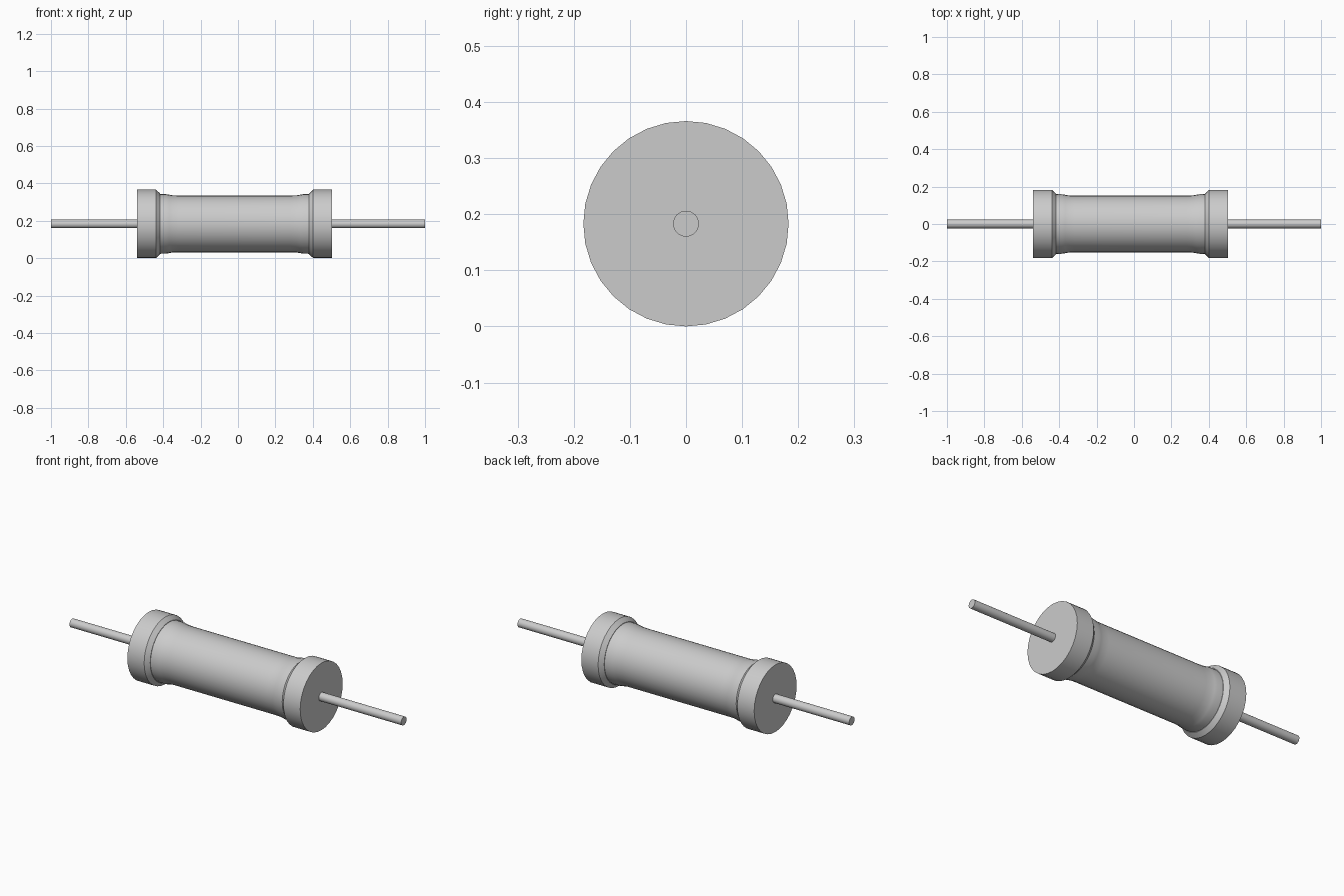
import bpy, bmesh, math

if "Cube" in bpy.data.objects:
    bpy.data.objects.remove(bpy.data.objects["Cube"])

SIDES = 32
AXIS_Z = 0.183      # height of the common axis
MID_X = -0.018      # the body sits slightly off centre on the lead


def lathe(name, profile, angle=30):
    """Revolve (x, radius) points around the x axis and close both ends."""
    bm = bmesh.new()
    rings = []
    for x, r in profile:
        rings.append([bm.verts.new((x,
                                    r * math.sin(2 * math.pi * i / SIDES),
                                    AXIS_Z + r * math.cos(2 * math.pi * i / SIDES)))
                      for i in range(SIDES)])
    for a, b in zip(rings, rings[1:]):
        for i in range(SIDES):
            j = (i + 1) % SIDES
            bm.faces.new((a[i], a[j], b[j], b[i]))
    bm.faces.new(rings[0])
    bm.faces.new(rings[-1])
    bmesh.ops.recalc_face_normals(bm, faces=bm.faces)
    mesh = bpy.data.meshes.new(name)
    bm.to_mesh(mesh)
    bm.free()
    obj = bpy.data.objects.new(name, mesh)
    bpy.context.collection.objects.link(obj)
    bpy.ops.object.select_all(action='DESELECT')
    obj.select_set(True)
    bpy.context.view_layer.objects.active = obj
    bpy.ops.object.shade_smooth_by_angle(angle=math.radians(angle))
    return obj


# Ceramic body, flared gently at both ends (half profile mirrored)
half = [(0.415, 0.160), (0.366, 0.159), (0.350, 0.156), (0.332, 0.153), (0.300, 0.152)]
lathe("body", [(MID_X - d, r) for d, r in half] +
      [(MID_X + d, r) for d, r in reversed(half)])

# End caps with a chamfered inner rim, and the wire leads
for side, label in ((-1, "left"), (1, "right")):
    lathe(label + "_cap", [(MID_X + side * d, r) for d, r in
                           ((0.521, 0.183), (0.420, 0.183), (0.398, 0.162))])
    lathe(label + "_lead", [(MID_X + side * 0.515, 0.023), (side * 1.0, 0.023)])
